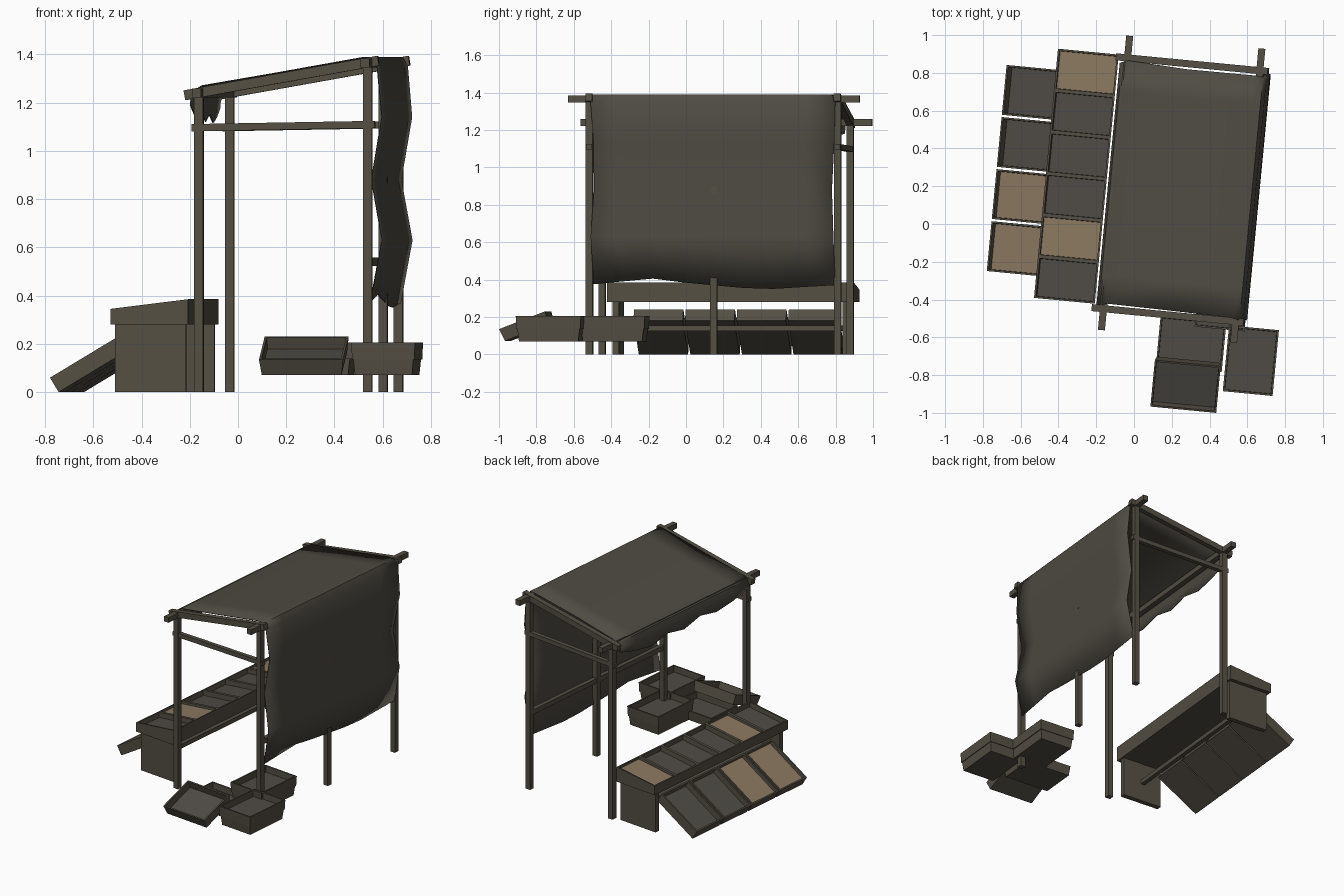
import bpy, bmesh, math, random
from mathutils import Matrix, Vector

random.seed(4)
if "Cube" in bpy.data.objects:
    bpy.data.objects.remove(bpy.data.objects["Cube"], do_unlink=True)

# The whole stall is turned slightly on the ground
TURN = Matrix.Rotation(math.radians(-5.5), 4, 'Z')


def material(name, rgb):
    m = bpy.data.materials.new(name)
    m.use_nodes = True
    m.diffuse_color = (*rgb, 1)
    m.node_tree.nodes["Principled BSDF"].inputs["Base Color"].default_value = (*rgb, 1)
    return m


WOOD = material("weathered wood", (0.088, 0.077, 0.056))
CLOTH = material("worn cloth", (0.078, 0.071, 0.056))
DARK = material("dark goods", (0.078, 0.071, 0.060))
TAN = material("tan grain", (0.26, 0.19, 0.12))


def finish(name, bm, mats, matrix=Matrix()):
    bmesh.ops.recalc_face_normals(bm, faces=bm.faces)
    mesh = bpy.data.meshes.new(name)
    bm.to_mesh(mesh)
    bm.free()
    for m in mats:
        mesh.materials.append(m)
    obj = bpy.data.objects.new(name, mesh)
    bpy.context.collection.objects.link(obj)
    obj.matrix_world = TURN @ matrix
    return obj


def place(loc, angle=0, axis='Y'):
    return Matrix.Translation(loc) @ Matrix.Rotation(math.radians(angle), 4, axis)


def box(name, loc, size, angle=0):
    bm = bmesh.new()
    bmesh.ops.create_cube(bm, size=1)
    bmesh.ops.scale(bm, vec=size, verts=bm.verts)
    return finish(name, bm, [WOOD], place(loc, angle))


def tray(name, matrix, size, depth, fill, slope=0, taper=1.0):
    """Open box standing on its origin, with a recessed floor of goods."""
    bm = bmesh.new()
    bmesh.ops.create_cube(bm, size=1)
    bmesh.ops.translate(bm, vec=(0, 0, 0.5), verts=bm.verts)
    bmesh.ops.scale(bm, vec=size, verts=bm.verts)
    for v in bm.verts:
        if v.co.z > 0.001:
            v.co.z += slope * v.co.x
        else:
            v.co.x *= taper
            v.co.y *= taper
    bm.normal_update()
    top = max(bm.faces, key=lambda f: f.normal.z)
    bmesh.ops.inset_individual(bm, faces=[top], thickness=0.014)
    bmesh.ops.inset_individual(bm, faces=[top], thickness=0.002, depth=-depth)
    top.material_index = 1
    return finish(name, bm, [WOOD, fill], matrix)


# Frame: posts, long beams, sloping rafters, side bars
LEFT, RIGHT, FRONT, BACK = -0.118, 0.585, -0.462, 0.872
LOW, HIGH = 1.24, 1.365
T = 0.037
span = RIGHT - LEFT
mid_u = (LEFT + RIGHT) / 2
pitch = math.degrees(math.atan2(HIGH - LOW, span))
for side, u, h in (("left", LEFT, LOW), ("right", RIGHT, HIGH)):
    for end, v in (("front", FRONT), ("back", BACK)):
        box(f"{end}_{side}_post", (u, v, h / 2), (T, T, h))
    box(f"{side}_beam", (u, 0.207, h), (T, 1.565, T))
box("middle_right_post", (RIGHT, 0.205, HIGH / 2), (T, T, HIGH))
box("right_side_bar", (RIGHT, 0.205, 0.54), (0.03, BACK - FRONT, 0.035))
for end, v in (("front", FRONT), ("back", BACK)):
    box(f"{end}_rafter", (mid_u - 0.007, v, (LOW + HIGH) / 2), (0.82, T, T + 0.004), -pitch)
    box(f"{end}_side_bar", (mid_u, v, 1.103), (span + 0.06, 0.03, 0.03), -1)

# Canopy: one sheet over the roof, short ragged drop on the left, long drop on the right
profile = [(-0.157, 1.14), (-0.157, 1.2), (-0.145, 1.247), (-0.11, 1.272), (0.2, 1.325),
           (0.56, 1.389), (0.605, 1.39), (0.625, 1.35), (0.643, 1.14),
           (0.6, 0.88), (0.645, 0.63), (0.596, 0.37)]
left_hem = [0.05, 0.01, -0.01, 0.02, -0.02, 0.01, -0.025, 0.0, 0.04]
right_hem = [0.005, 0.02, 0.035, 0.015, 0.0, -0.015, -0.02, -0.01, 0.0]
cols = len(left_hem)
bm = bmesh.new()
rows = []
for r, (u, z) in enumerate(profile):
    row = []
    for c in range(cols):
        v = -0.445 + 1.295 * c / (cols - 1)
        if c in (0, cols - 1):
            v += random.uniform(-0.014, 0.014)
        drop = left_hem[c] if r == 0 else right_hem[c] if r == len(profile) - 1 else 0
        row.append(bm.verts.new((u, v, z + drop)))
    rows.append(row)
for a, b in zip(rows, rows[1:]):
    for c in range(cols - 1):
        bm.faces.new((a[c], a[c + 1], b[c + 1], b[c]))
canopy = finish("canopy_cloth", bm, [CLOTH])
canopy.modifiers.new("thickness", 'SOLIDIFY').thickness = 0.004
bpy.context.view_layer.objects.active = canopy
canopy.select_set(True)
bpy.ops.object.shade_smooth_by_angle(angle=math.radians(35))

# Counter: six joined bins with a sloping top, on two end panels
BIN = 1.325 / 6
for i in range(6):
    tan = i in (1, 5)
    tray(f"counter_bin_{i + 1}", place((-0.328, -0.44 + BIN * (i + 0.5), 0.28)),
         (0.323, BIN, 0.085), 0.015 if tan else 0.035, TAN if tan else DARK, slope=0.124)
for end, v in (("front", -0.395), ("back", 0.84)):
    box(f"{end}_counter_panel", (-0.325, v, 0.14), (0.295, 0.035, 0.28))
box("counter_rail", (-0.33, 0.222, 0.14), (0.03, 1.21, 0.03))

# Crates leaning against the counter
CRATE = (0.35, 0.265, 0.07)
for i in range(4):
    tan = i < 2
    tray(f"leaning_crate_{i + 1}", place((-0.566, -0.19 + 0.277 * i, 0.09), -31),
         CRATE, 0.025 if tan else 0.04, TAN if tan else DARK)

# Loose crates beside the front right post
for name, u, v in (("outer", 0.685, -0.661), ("inner", 0.504, -0.335)):
    for level, z, taper in (("lower", 0.07, 0.95), ("upper", 0.135, 0.98)):
        size = (CRATE[1], CRATE[0], CRATE[2])
        if level == "lower":
            size = (size[0] - 0.015, size[1] - 0.015, 0.066)
        tray(f"{name}_{level}_crate", place((u, v, z)), size, 0.045, DARK, taper=taper)
tray("flat_crate", place((0.362, -0.603, 0.07)), CRATE, 0.045, DARK, taper=0.95)
tray("tilted_crate", place((0.354, -0.805, 0.117), 21, 'X'), CRATE, 0.05, DARK, taper=0.95)
